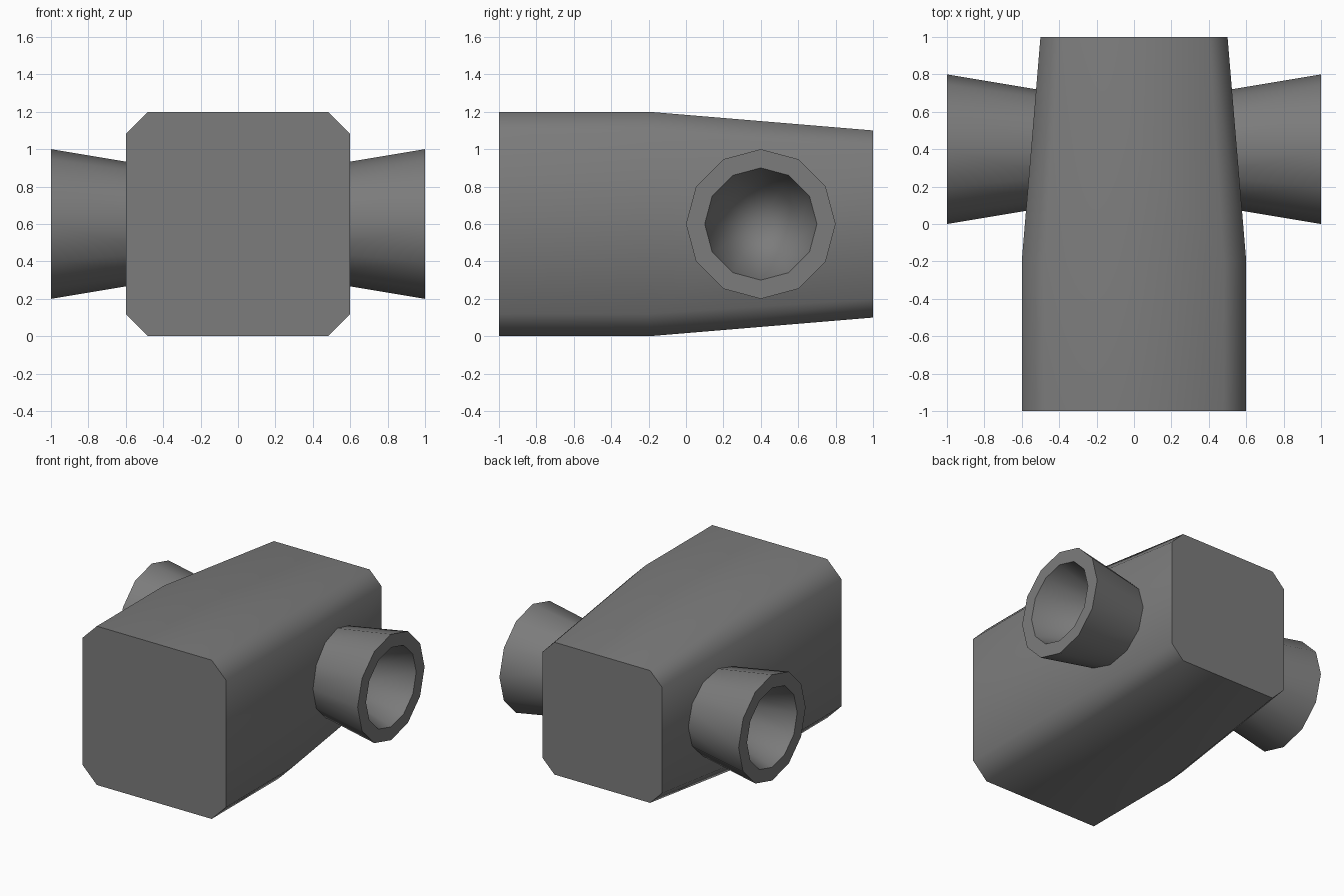
import bpy, math

if "Cube" in bpy.data.objects:
    bpy.data.objects.remove(bpy.data.objects["Cube"])

grey = bpy.data.materials.new("mid grey")
grey.diffuse_color = (0.2, 0.2, 0.2, 1)
grey.use_nodes = True
grey.node_tree.nodes["Principled BSDF"].inputs["Base Color"].default_value = grey.diffuse_color


def make(name, rings, cap_start=True, cap_end=True, angle=60):
    """Skin a list of equal-sized rings and shade the result."""
    n = len(rings[0])
    verts = [v for r in rings for v in r]
    faces = [(i * n + k, i * n + (k + 1) % n, (i + 1) * n + (k + 1) % n, (i + 1) * n + k)
             for i in range(len(rings) - 1) for k in range(n)]
    if cap_start:
        faces.append(tuple(reversed(range(n))))
    if cap_end:
        faces.append(tuple(range(len(verts) - n, len(verts))))
    else:  # close the last ring to a point
        c = [sum(v[a] for v in rings[-1]) / n for a in range(3)]
        verts.append((c[0] - math.copysign(0.12, c[0]), c[1], c[2]))
        m = len(verts) - 1
        faces += [(m - n + k, m - n + (k + 1) % n, m) for k in range(n)]
    me = bpy.data.meshes.new(name)
    me.from_pydata(verts, [], faces)
    me.materials.append(grey)
    ob = bpy.data.objects.new(name, me)
    bpy.context.collection.objects.link(ob)
    bpy.ops.object.select_all(action='DESELECT')
    ob.select_set(True)
    bpy.context.view_layer.objects.active = ob
    bpy.ops.object.mode_set(mode='EDIT')
    bpy.ops.mesh.select_all(action='SELECT')
    bpy.ops.mesh.normals_make_consistent(inside=False)
    bpy.ops.object.mode_set(mode='OBJECT')
    bpy.ops.object.shade_smooth_by_angle(angle=math.radians(angle))
    return ob


def octagon(y, h):
    """Square of half-size h with cut corners, centred at z = 0.6."""
    c = h * 0.8
    pts = [(h, -c), (h, c), (c, h), (-c, h), (-h, c), (-h, -c), (-c, -h), (c, -h)]
    return [(x, y, 0.6 + z) for x, z in pts]


def circle(x, r, n=12):
    return [(x, 0.4 + r * math.sin(2 * math.pi * k / n), 0.6 + r * math.cos(2 * math.pi * k / n))
            for k in range(n)]


# Tapered body
make("body", [octagon(-1, 0.6), octagon(-0.2, 0.6), octagon(1, 0.5)])

# Flared side nozzles with recessed bores
for side, s in (("right", 1), ("left", -1)):
    make(side + "_nozzle",
         [circle(s * 0.4, 0.3), circle(s * 1.0, 0.4), circle(s * 1.0, 0.3), circle(s * 0.7, 0.2)],
         cap_end=False)
